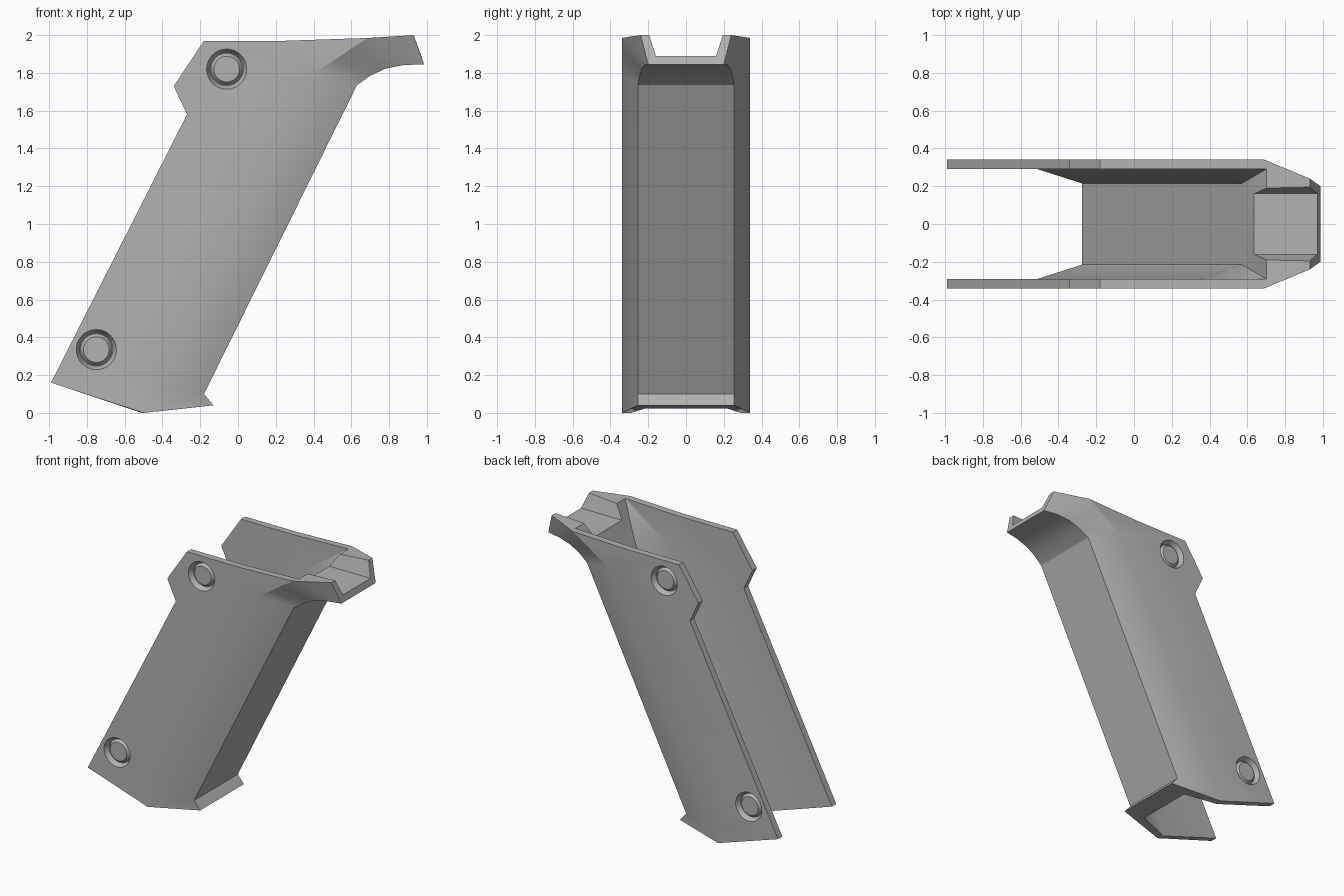
import bpy, bmesh, math
from mathutils import Matrix, Vector

cube = bpy.data.objects.get("Cube")
if cube:
    bpy.data.objects.remove(cube, do_unlink=True)

grey = bpy.data.materials.new("satin_grey")
grey.use_nodes = True
colour = (0.45, 0.45, 0.45, 1)
grey.diffuse_color = colour
grey.node_tree.nodes["Principled BSDF"].inputs["Base Color"].default_value = colour

OUT, INN = 0.34, 0.29    # outer and inner half widths of the side panels

# Panel outline shared by the outer and inner skin (x, z)
outline = {"heel": (-.99, .16), "neck": (-.27, 1.58), "horn": (-.34, 1.73),
           "brow": (-.18, 1.97), "rim": (.25, 1.97)}
pts = {}
for name, (x, z) in outline.items():
    pts[name] = Vector((x, OUT, z))
    pts[name + "_in"] = Vector((x, INN, z))

# Creases, back strap, bottom lip and tail
for name, p in {
    "toe": (-.5, OUT, 0), "crease_low": (-.43, OUT, .14), "crease_top": (.4, OUT, 1.8),
    "flare_a": (.5, OUT, 1.86), "flare_b": (.6, OUT, 1.93), "shoulder": (.69, OUT, 1.985),
    "lip": (-.13, .255, .04), "strap_low": (-.18, .255, .1), "strap_top": (.63, .255, 1.735),
    "arc_a": (.7, .245, 1.785), "arc_b": (.78, .235, 1.822), "arc_c": (.88, .22, 1.842),
    "tip_low": (.985, .2, 1.845), "tip_top": (.93, .24, 2),
    "toe_in": (-.51, INN, 0), "crease_in": (.35, INN, 1.74), "shoulder_in": (.7, INN, 1.985),
    "strap_in_low": (-.275, .215, .024), "strap_in_top": (.57, .215, 1.73),
    "notch_top": (.7, .19, 1.985), "notch_low": (.635, .16, 1.89),
    "notch_end_top": (.93, .195, 2), "notch_end_low": (.97, .16, 1.89),
}.items():
    pts[name] = Vector(p)

# Faces made once on each side
side_faces = [
    "heel toe crease_low crease_top flare_a flare_b shoulder rim brow horn neck",
    "toe lip strap_low crease_low",
    "crease_low strap_low strap_top crease_top",
    "crease_top strap_top arc_a flare_a", "flare_a arc_a arc_b flare_b",
    "flare_b arc_b arc_c shoulder", "shoulder arc_c tip_low tip_top",
    "heel_in toe_in crease_in shoulder_in rim_in brow_in horn_in neck_in",
    "toe_in strap_in_low strap_in_top crease_in",
    "crease_in strap_in_top shoulder_in",
    "strap_in_top shoulder_in notch_top notch_low",
    "notch_top notch_end_top notch_end_low notch_low",
    "tip_top notch_end_top notch_end_low tip_low",
    "heel toe toe_in heel_in", "toe lip strap_in_low toe_in",
    "heel neck neck_in heel_in", "neck horn horn_in neck_in",
    "horn brow brow_in horn_in", "brow rim rim_in brow_in",
    "rim shoulder shoulder_in rim_in",
    "shoulder tip_top notch_end_top notch_top shoulder_in",
]
# Chains of points bridged straight across to the other side
bridges = ["lip strap_low strap_top arc_a arc_b arc_c tip_low notch_end_low "
           "notch_low strap_in_top strap_in_low lip"]

bm = bmesh.new()
verts = {s: {n: bm.verts.new((p.x, s * p.y, p.z)) for n, p in pts.items()} for s in (1, -1)}
for s in (1, -1):
    for face in side_faces:
        bm.faces.new([verts[s][n] for n in face.split()])
for chain in bridges:
    names = chain.split()
    for a, b in zip(names, names[1:]):
        bm.faces.new((verts[1][a], verts[1][b], verts[-1][b], verts[-1][a]))
bmesh.ops.recalc_face_normals(bm, faces=bm.faces)


def make_object(name, mesh_data):
    mesh = bpy.data.meshes.new(name)
    mesh_data.to_mesh(mesh)
    mesh_data.free()
    mesh.materials.append(grey)
    obj = bpy.data.objects.new(name, mesh)
    bpy.context.collection.objects.link(obj)
    return obj


def disc(name, x, z, side, y_near, y_far, r_near, r_far):
    """Tapered disc along y, near radius at y_near and far radius at y_far."""
    part = bmesh.new()
    spin = Matrix.Rotation(-side * math.pi / 2, 4, "X")
    place = Matrix.Translation((x, side * (y_near + y_far) / 2, z))
    bmesh.ops.create_cone(part, cap_ends=True, segments=32, radius1=r_near, radius2=r_far,
                          depth=y_far - y_near, matrix=place @ spin)
    return make_object(name, part)


def smooth(obj):
    bpy.ops.object.select_all(action="DESELECT")
    obj.select_set(True)
    bpy.context.view_layer.objects.active = obj
    bpy.ops.object.shade_smooth_by_angle(angle=math.radians(25))


grip = make_object("grip_shell", bm)

# Countersunk screw seats with a bevelled screw head in each
for height, x, z in (("upper", -.06, 1.82), ("lower", -.75, .335)):
    for label, side in (("left", 1), ("right", -1)):
        cutter = disc("seat_cutter", x, z, side, OUT - .035, OUT + .005, .088, .109)
        cutter.hide_render = True
        bpy.context.view_layer.objects.active = grip
        cut = grip.modifiers.new("screw_seat", "BOOLEAN")
        cut.operation, cut.solver, cut.object = "DIFFERENCE", "EXACT", cutter
        bpy.ops.object.modifier_apply(modifier=cut.name)
        bpy.data.objects.remove(cutter, do_unlink=True)
        smooth(disc(f"{height}_{label}_screw", x, z, side, OUT - .037, OUT - .015, .085, .068))

smooth(grip)
weighted = grip.modifiers.new("even_shading", "WEIGHTED_NORMAL")
weighted.keep_sharp = True
